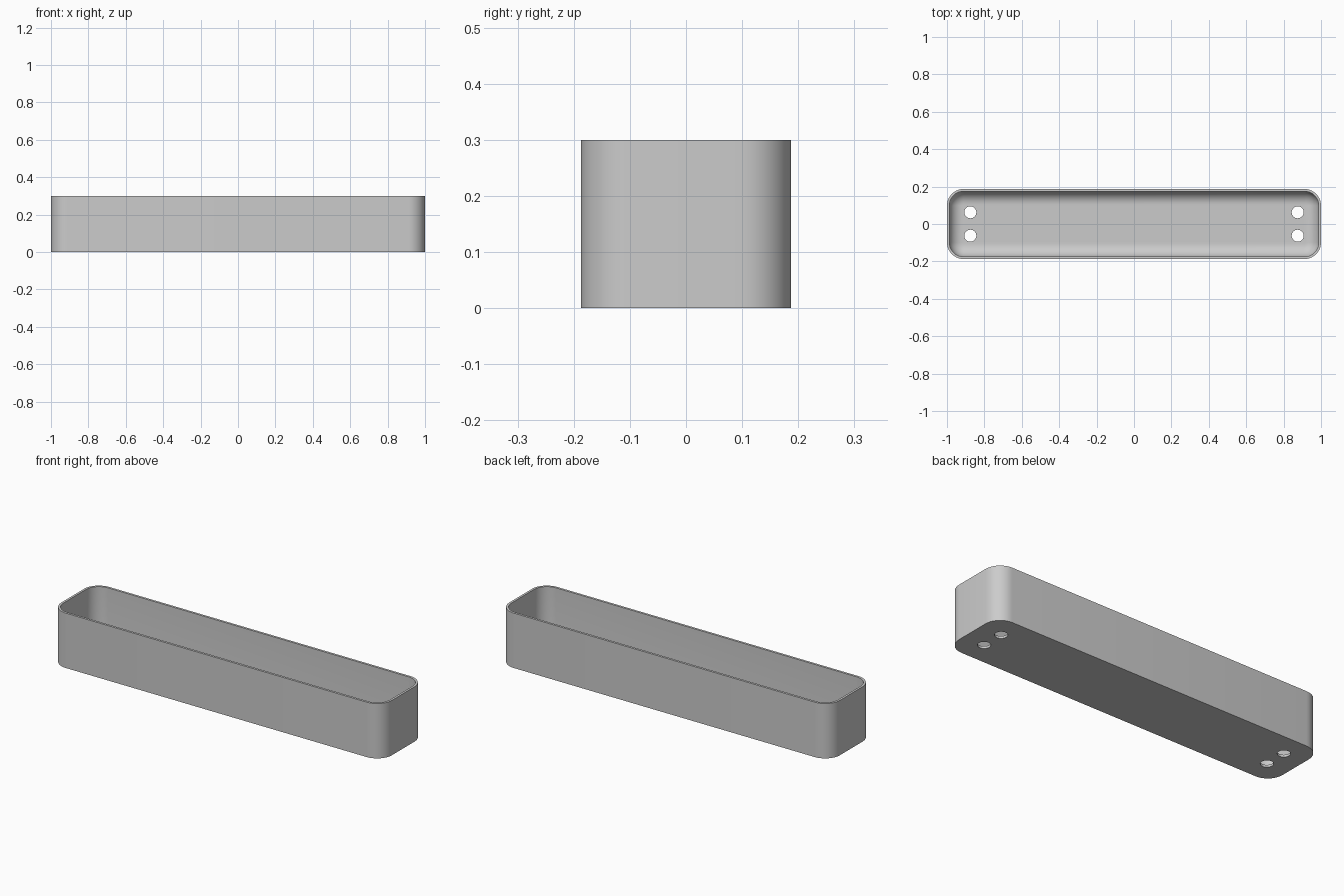
import bpy
import bmesh
from math import sin, cos, pi

cube = bpy.data.objects.get("Cube")
if cube:
    bpy.data.objects.remove(cube)

HX, HY, H = 1.0, 0.1875, 0.3      # half length, half width, height
WALL, FLOOR = 0.0125, 0.0125      # thicknesses
CORNER, FILLET = 0.09, 0.07       # outer corner and inner floor rounding
HOLE_R, HOLE_X, HOLE_Y = 0.032, 0.875, 0.0625
STEPS = 10

bm = bmesh.new()


def rounded_ring(inset, z):
    """Closed loop of vertices around a rounded rectangle."""
    r = CORNER - inset
    verts = []
    for i, (sx, sy) in enumerate([(1, 1), (-1, 1), (-1, -1), (1, -1)]):
        for k in range(STEPS + 1):
            a = (i + k / STEPS) * pi / 2
            verts.append(bm.verts.new((sx * (HX - CORNER) + r * cos(a),
                                       sy * (HY - CORNER) + r * sin(a), z)))
    return verts


def hole_ring(x, y, z, n=32):
    return [bm.verts.new((x + HOLE_R * cos(2 * pi * k / n),
                          y + HOLE_R * sin(2 * pi * k / n), z)) for k in range(n)]


def bridge(a, b):
    n = len(a)
    for i in range(n):
        j = (i + 1) % n
        bm.faces.new((a[i], a[j], b[j], b[i]))


def fill(loops):
    """Flat face bounded by an outline and its drain holes."""
    edges = []
    for loop in loops:
        for i, v in enumerate(loop):
            w = loop[(i + 1) % len(loop)]
            edges.append(bm.edges.get((v, w)) or bm.edges.new((v, w)))
    bmesh.ops.triangle_fill(bm, edges=edges, use_beauty=True)


# Outer wall, rim, inner wall and rounded transition to the floor
rings = [rounded_ring(0, 0), rounded_ring(0, H), rounded_ring(WALL, H)]
for k in range(STEPS + 1):
    a = k / STEPS * pi / 2
    rings.append(rounded_ring(WALL + FILLET * (1 - cos(a)),
                              FLOOR + FILLET * (1 - sin(a))))
for a, b in zip(rings, rings[1:]):
    bridge(a, b)

# Drain holes through the floor
lower, upper = [], []
for x in (-HOLE_X, HOLE_X):
    for y in (-HOLE_Y, HOLE_Y):
        lower.append(hole_ring(x, y, 0))
        upper.append(hole_ring(x, y, FLOOR))
        bridge(upper[-1], lower[-1])

# Underside and inside floor
fill([rings[0]] + lower)
fill([rings[-1]] + upper)
bmesh.ops.recalc_face_normals(bm, faces=bm.faces)

mesh = bpy.data.meshes.new("planter_trough")
bm.to_mesh(mesh)
bm.free()
trough = bpy.data.objects.new("planter_trough", mesh)
bpy.context.collection.objects.link(trough)

# Plain grey finish
grey = bpy.data.materials.new("plain_grey")
grey.use_nodes = True
color = (0.6, 0.6, 0.6, 1)
grey.diffuse_color = color
grey.node_tree.nodes["Principled BSDF"].inputs["Base Color"].default_value = color
mesh.materials.append(grey)

bpy.ops.object.select_all(action='DESELECT')
trough.select_set(True)
bpy.context.view_layer.objects.active = trough
bpy.ops.object.shade_smooth_by_angle(angle=pi / 6)
